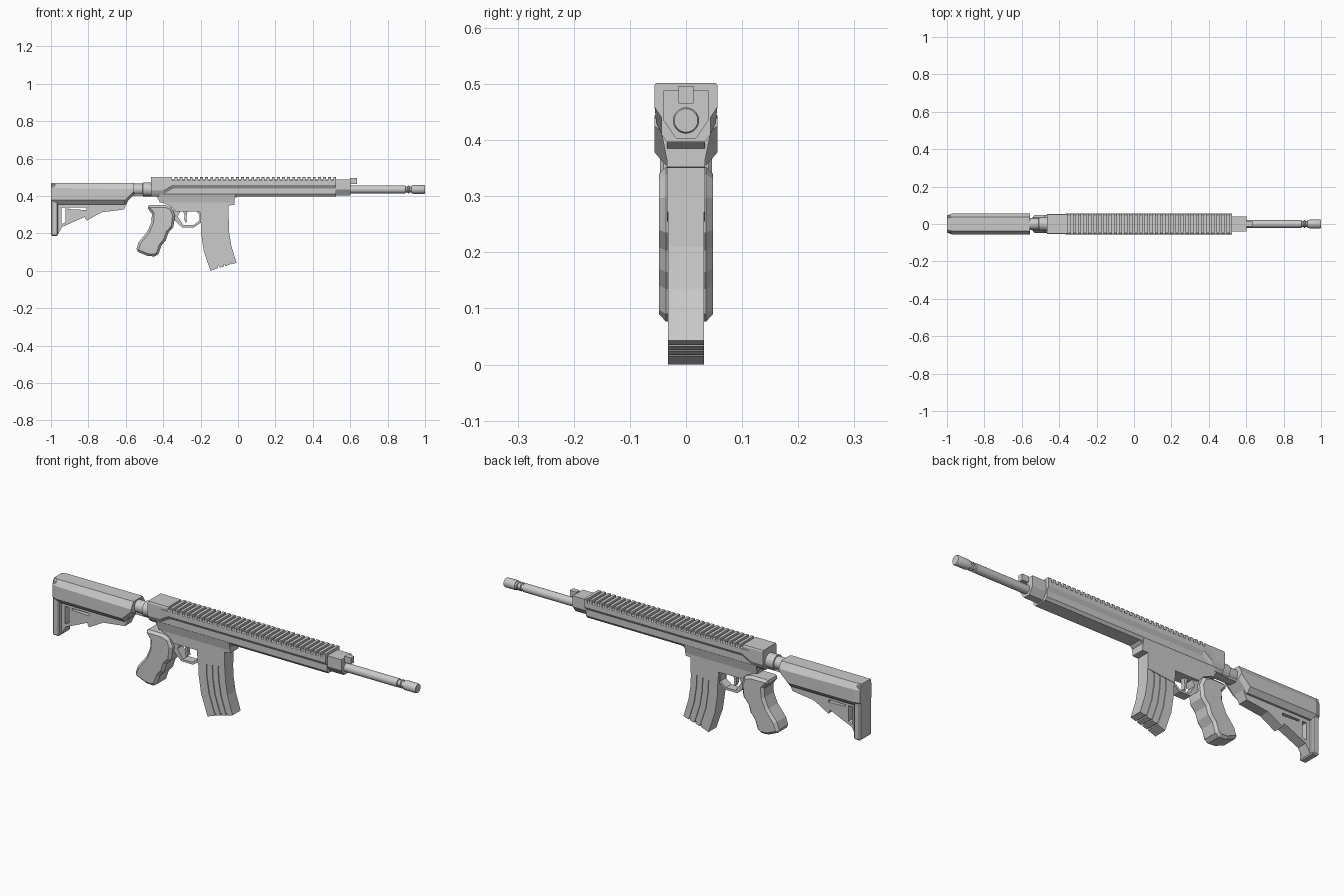
import bpy, bmesh, math

if "Cube" in bpy.data.objects:
    bpy.data.objects.remove(bpy.data.objects["Cube"])


def make(name, verts, faces):
    me = bpy.data.meshes.new(name)
    bm = bmesh.new()
    vs = [bm.verts.new(v) for v in verts]
    for f in faces:
        bm.faces.new([vs[i] for i in f])
    bmesh.ops.recalc_face_normals(bm, faces=bm.faces)
    bm.to_mesh(me)
    bm.free()
    ob = bpy.data.objects.new(name, me)
    bpy.context.collection.objects.link(ob)
    return ob


def loft(name, rings):
    """Join equal-length closed rings of points, capped at both ends."""
    n = len(rings[0])
    verts = [p for r in rings for p in r]
    faces = [list(range(n)), list(range(len(verts) - n, len(verts)))]
    for k in range(len(rings) - 1):
        for i in range(n):
            j = (i + 1) % n
            faces.append([k * n + i, k * n + j, (k + 1) * n + j, (k + 1) * n + i])
    return make(name, verts, faces)


def plate(name, prof, w, bevel=0):
    """Side profile (x, z) extruded to half width w."""
    ob = loft(name, [[(x, y, z) for x, z in prof] for y in (-w, w)])
    if bevel:
        m = ob.modifiers.new("bevel", 'BEVEL')
        m.width, m.segments = bevel, 1
        m.limit_method, m.angle_limit = 'ANGLE', math.radians(62)
    return ob


def section(x, half):
    """Mirror a half section of (y, z) points into a closed ring at x."""
    return [(x, y, z) for y, z in half] + [(x, -y, z) for y, z in reversed(half)]


def box(name, x0, x1, w, z0, z1):
    return plate(name, [(x0, z0), (x1, z0), (x1, z1), (x0, z1)], w)


def turned(name, steps, z, n=20):
    """Round part along x from (x, radius) steps."""
    ang = [2 * math.pi * i / n for i in range(n)]
    ob = loft(name, [[(x, r * math.cos(a), z + r * math.sin(a)) for a in ang] for x, r in steps])
    for p in ob.data.polygons:
        p.use_smooth = len(p.vertices) == 4 and abs(p.normal.x) < 0.5
    ob.data.set_sharp_from_angle(angle=math.radians(35))
    return ob


def cut(ob, cutter):
    cutter.hide_render = True
    cutter.hide_viewport = True
    m = ob.modifiers.new("cut", 'BOOLEAN')
    m.object, m.operation, m.solver = cutter, 'DIFFERENCE', 'EXACT'


# Upper body: side step drops lower toward the rear
def body(x, wide, hi, lo):
    return section(x, [(wide - .008, .489), (wide, .482), (wide, hi), (.044, lo), (.044, .41), (.034, .397)])


loft("upper_body", [body(-.465, .053, .43, .412), body(-.395, .053, .43, .412),
                    body(-.345, .056, .459, .441), body(.525, .056, .459, .441)])
loft("rear_block", [section(x, [(.05, .502), (.053, .494), (.053, .47)]) for x in (-.465, -.352)])

# Top rail teeth
count = 32
pitch = (.525 + .352) / count
for i in range(count):
    x = -.352 + (i + .45) * pitch
    loft(f"rail_tooth_{i}", [section(s, [(.053, .502), (.056, .498), (.056, .475)])
                             for s in (x, x + pitch * .55)])

# Front block, sight and barrel
loft("front_block", [section(x, [(.04, .488), (.04, .435), (.018, .403)]) for x in (.52, .602)])
box("front_sight", .60, .637, .013, .465, .496)
turned("barrel", [(.59, .021), (.895, .021), (.897, .016), (.906, .016), (.908, .021), (.915, .021),
                  (.917, .016), (.926, .016), (.928, .021), (.937, .021), (.938, .0235),
                  (.995, .0235), (1, .021)], .435)

# Stock tube
turned("stock_tube", [(-.58, .031), (-.51, .031), (-.509, .037), (-.46, .037)], .435)
box("tube_rib", -.555, -.46, .02, .40, .45)

# Stock body, faceted, with sloped front underside
def stock(x, s, top, mid, low, bot):
    return section(x, [(.037 * s, top), (.056 * s, mid), (.056 * s, low), (.036 * s, bot)])


loft("stock_body", [stock(-1, .82, .47, .443, .38, .357), stock(-.972, 1, .47, .443, .378, .355),
                    stock(-.605, 1, .47, .437, .378, .355), stock(-.555, 1, .47, .437, .425, .41)])

# Butt plate and lower stock strut with two openings
plate("butt_plate", [(-1, .187), (-.963, .187), (-.963, .42), (-.98, .468), (-1, .468)], .046, .006)
strut = plate("stock_strut", [(-.97, .195), (-.963, .195), (-.94, .235), (-.82, .288), (-.81, .268),
                              (-.73, .313), (-.61, .328), (-.59, .37), (-.97, .37)], .026)
cut(strut, plate("slot_cutter", [(-.943, .25), (-.922, .26), (-.922, .338), (-.943, .338)], .1))
cut(strut, plate("window_cutter", [(-.905, .338), (-.81, .338), (-.81, .325), (-.905, .33)], .1))

# Lower body with magazine well
plate("lower_body", [(-.44, .405), (-.42, .372), (-.36, .345), (-.335, .318), (-.205, .318), (-.2, .255),
                     (-.05, .272), (-.05, .35), (-.02, .352), (-.02, .385), (.005, .405)], .034)
loft("lower_flare", [section(x, [(.043, .41), (.034, .365)]) for x in (-.42, -.02)])

# Trigger guard: a hexagonal loop
guard = plate("trigger_guard", [(-.345, .33), (-.345, .275), (-.3, .233), (-.235, .233),
                                (-.195, .26), (-.195, .33)], .022)
cut(guard, plate("guard_cutter", [(-.308, .319), (-.322, .29), (-.292, .244), (-.238, .244),
                                  (-.207, .268), (-.207, .3), (-.222, .319)], .1))
plate("trigger", [(-.298, .33), (-.286, .30), (-.288, .275), (-.28, .258), (-.272, .262),
                  (-.276, .285), (-.268, .33)], .011)

# Grip with finger swells
plate("grip", [(-.49, .343), (-.47, .352), (-.39, .352), (-.355, .34), (-.337, .298), (-.345, .235),
               (-.373, .203), (-.385, .165), (-.41, .135), (-.425, .09), (-.445, .077), (-.485, .08),
               (-.547, .107), (-.53, .155), (-.485, .21), (-.463, .26), (-.46, .305)], .048, .012)

# Curved magazine: recessed core plus raised ribs with a stepped bottom
back = [(-.2, .29), (-.197, .2), (-.183, .105), (-.147, .003)]
front = [(-.05, .30), (-.048, .21), (-.036, .135), (-.008, .043)]


def band(a, b, dz=0.0):
    mix = [[(p[0] + (q[0] - p[0]) * t, p[1] + (q[1] - p[1]) * t) for p, q in zip(back, front)]
           for t in (a, b)]
    for m in mix:
        m[-1] = (m[-1][0] - dz * .35, m[-1][1] + dz)
    return mix[0] + mix[1][::-1]


plate("magazine_core", band(.01, .99, .009), .028)
for i, (a, b) in enumerate([(0, .3), (.35, .52), (.57, .74), (.79, 1)]):
    rib = band(a, b)
    if i == 0:
        rib[3] = (rib[3][0], 0.0)
    plate(f"magazine_rib_{i}", rib, .032)
